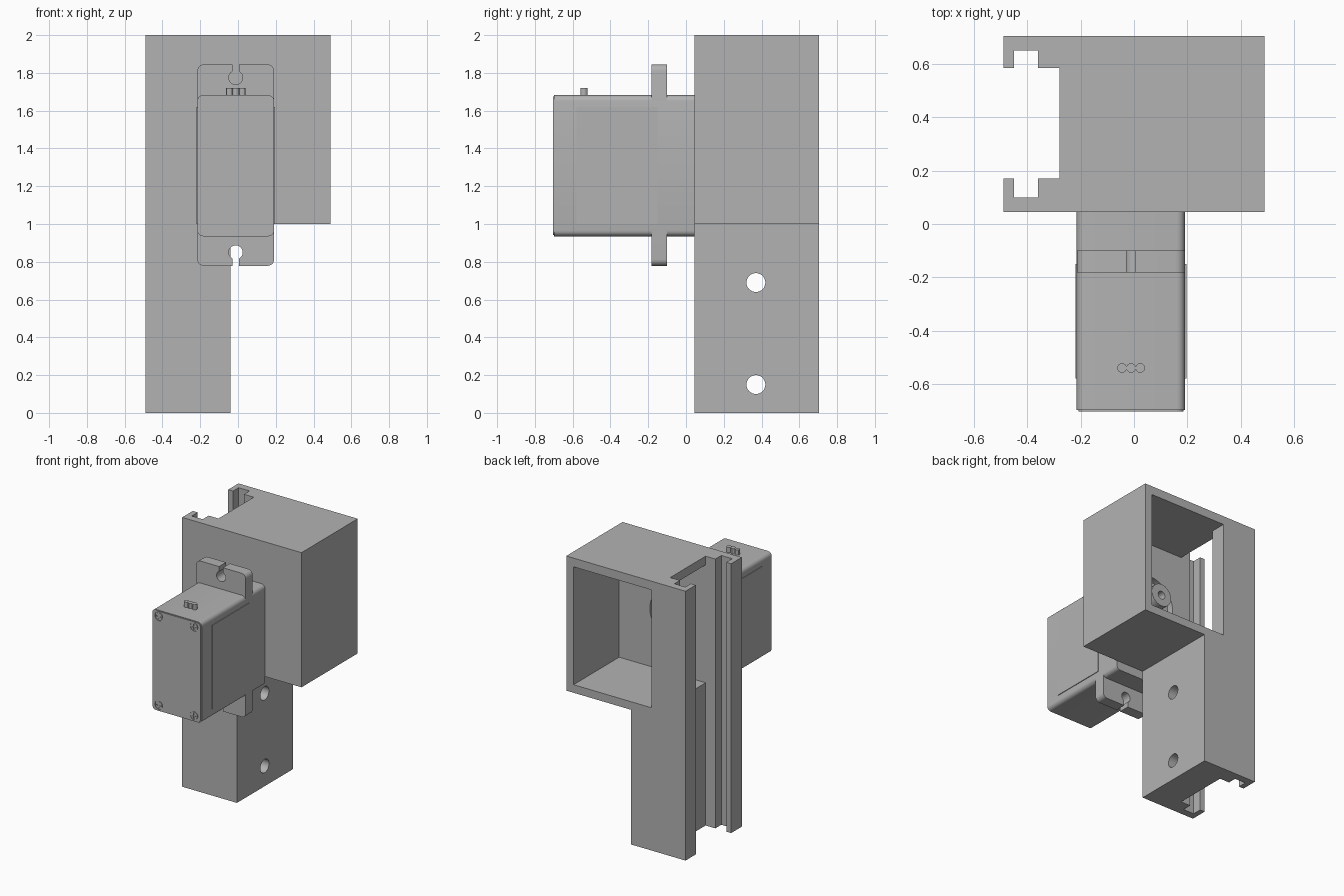
import bpy, bmesh, math
from mathutils import Vector

if "Cube" in bpy.data.objects:
    bpy.data.objects.remove(bpy.data.objects["Cube"], do_unlink=True)

grey = bpy.data.materials.new("plain_grey")
grey.use_nodes = True
COLOUR = (0.45, 0.45, 0.45, 1)
grey.diffuse_color = COLOUR
grey.node_tree.nodes["Principled BSDF"].inputs["Base Color"].default_value = COLOUR

# Where a profile point (u, v) at depth w lands for each extrusion axis
PLACE = {"x": lambda u, v, w: (w, u, v),
         "y": lambda u, v, w: (u, w, v),
         "z": lambda u, v, w: (u, v, w)}


def prism(name, profile, axis, start, end):
    """Extrude a closed 2D profile along an axis."""
    bm = bmesh.new()
    base = bm.faces.new([bm.verts.new(PLACE[axis](u, v, start)) for u, v in profile])
    out = bmesh.ops.extrude_face_region(bm, geom=[base])
    shift = Vector(PLACE[axis](0, 0, end - start))
    bmesh.ops.translate(bm, vec=shift,
                        verts=[g for g in out["geom"] if isinstance(g, bmesh.types.BMVert)])
    bmesh.ops.recalc_face_normals(bm, faces=bm.faces)
    mesh = bpy.data.meshes.new(name)
    bm.to_mesh(mesh)
    bm.free()
    mesh.materials.append(grey)
    obj = bpy.data.objects.new(name, mesh)
    bpy.context.collection.objects.link(obj)
    return obj


def rect(u0, u1, v0, v1, r=0.0, steps=5):
    """Rectangle profile, with rounded corners if r is set."""
    if not r:
        return [(u0, v0), (u1, v0), (u1, v1), (u0, v1)]
    corners = [(u1 - r, v1 - r), (u0 + r, v1 - r), (u0 + r, v0 + r), (u1 - r, v0 + r)]
    pts = []
    for i, (cu, cv) in enumerate(corners):
        for k in range(steps + 1):
            a = math.pi / 2 * (i + k / steps)
            pts.append((cu + r * math.cos(a), cv + r * math.sin(a)))
    return pts


def disc(u, v, r, n=32):
    return [(u + r * math.cos(math.tau * i / n), v + r * math.sin(math.tau * i / n))
            for i in range(n)]


def activate(obj):
    bpy.ops.object.select_all(action="DESELECT")
    obj.select_set(True)
    bpy.context.view_layer.objects.active = obj


def cut(obj, *cutters):
    """Subtract each cutter and discard it."""
    activate(obj)
    for c in cutters:
        mod = obj.modifiers.new("cut", "BOOLEAN")
        mod.operation, mod.solver, mod.object = "DIFFERENCE", "EXACT", c
        bpy.ops.object.modifier_apply(modifier=mod.name)
        bpy.data.objects.remove(c, do_unlink=True)


def smooth(obj):
    activate(obj)
    bpy.ops.object.shade_smooth_by_angle(angle=math.radians(30))


# Bracket: box on a column, with a rail channel down its side
FRONT, BACK = 0.045, 0.705
WALL = 0.17
AXIS_X, AXIS_Z = -0.012, 1.49
bracket = prism("bracket", [(-0.49, 0), (-0.04, 0), (-0.04, 1), (0.49, 1), (0.49, 2), (-0.49, 2)],
                "y", FRONT, BACK)
channel = [(-0.6, WALL), (-0.45, WALL), (-0.45, 0.1), (-0.36, 0.1), (-0.36, WALL), (-0.28, WALL),
           (-0.28, 0.585), (-0.36, 0.585), (-0.36, 0.65), (-0.45, 0.65), (-0.45, 0.585), (-0.6, 0.585)]
cut(bracket,
    prism("channel_cut", channel, "z", -0.1, 2.1),
    prism("pocket_cut", rect(-0.21, 0.43, 1.06, 1.935), "y", WALL, 0.8),
    prism("window_cut", rect(WALL, 0.585, 1.06, 1.935), "x", -0.35, -0.15),
    prism("shaft_hole_cut", disc(AXIS_X, AXIS_Z, 0.19, 48), "y", 0, 0.3),
    *[prism("bolt_hole_cut", disc(0.37, z, 0.05), "x", -0.35, 0.1) for z in (0.15, 0.69)])
smooth(bracket)

# Motor case with rounded long edges, and its thin end cap
X0, X1, Z0, Z1 = -0.215, 0.191, 0.935, 1.682
smooth(prism("motor_case", rect(X0, X1, Z0, Z1, 0.03), "y", -0.698, FRONT))
cap = prism("motor_end_cap", rect(X0 + 0.006, X1 - 0.006, Z0 + 0.006, Z1 - 0.006, 0.028),
            "y", -0.703, -0.697)

# Mounting flange with an open keyhole slot at each end
flange = prism("mounting_flange", rect(X0, X1, 0.778, 1.845, 0.035), "y", -0.182, -0.1)
for hole_z, slot0, slot1 in ((1.775, 1.775, 1.9), (0.85, 0.7, 0.85)):
    cut(flange,
        prism("keyhole_cut", disc(AXIS_X, hole_z, 0.037), "y", -0.3, 0),
        prism("slot_cut", rect(AXIS_X - 0.016, AXIS_X + 0.016, slot0, slot1), "y", -0.3, 0))
smooth(flange)

# Thin raised panels on both sides of the case
for side, x in (("right", X0), ("left", X1)):
    prism(side + "_side_panel", rect(-0.58, -0.15, 1.0, 1.62), "x", x - 0.005, x + 0.005)

# Corner screws with crossed slots, set in round recesses
for i, (x, z) in enumerate((x, z) for x in (-0.157, 0.133) for z in (0.98, 1.64)):
    cut(cap, prism("recess_cut", disc(x, z, 0.033), "y", -0.8, -0.699))
    screw = prism(f"screw_{i + 1}", disc(x, z, 0.027), "y", -0.704, -0.697)
    cut(screw,
        prism("slot_cut", rect(x - 0.02, x + 0.02, z - 0.004, z + 0.004), "y", -0.8, -0.7),
        prism("slot_cut", rect(x - 0.004, x + 0.004, z - 0.02, z + 0.02), "y", -0.8, -0.7))
    smooth(screw)
smooth(cap)

# Three cable stubs on top of the case
for i in range(3):
    stub = prism(f"cable_stub_{i + 1}", disc(-0.045 + i * 0.034, -0.54, 0.018, 12), "z", 1.66, 1.72)
    smooth(stub)

# Output gear housing and hollow shaft inside the pocket
smooth(prism("output_boss", disc(AXIS_X, AXIS_Z, 0.15, 48), "y", 0.03, 0.17))
shaft = prism("output_shaft", disc(AXIS_X, AXIS_Z, 0.085), "y", 0.15, 0.28)
cut(shaft, prism("shaft_bore_cut", disc(AXIS_X, AXIS_Z, 0.03), "y", 0.2, 0.4))
smooth(shaft)
